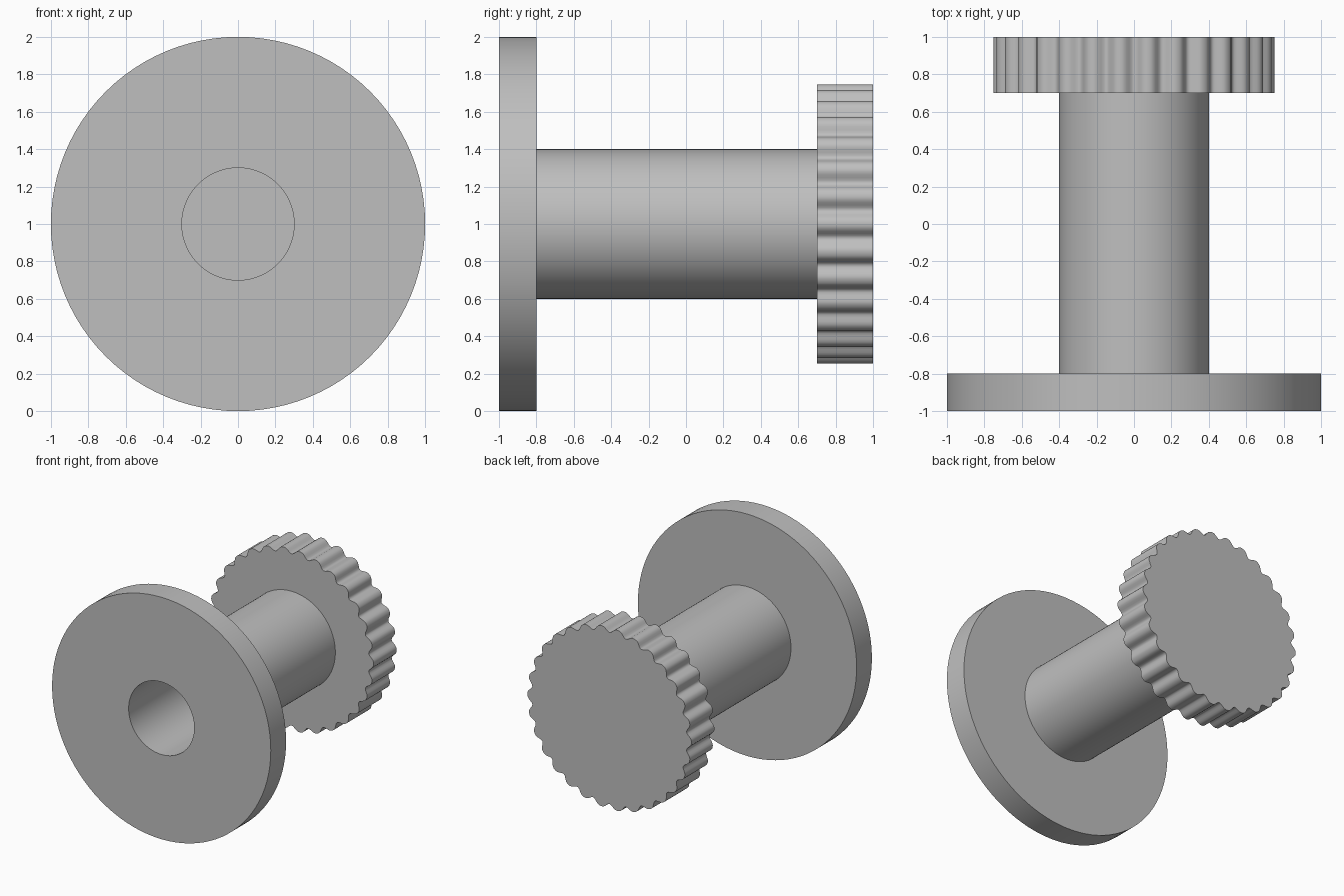
import bpy, bmesh
from math import sin, cos, pi, radians

cube = bpy.data.objects.get("Cube")
if cube:
    bpy.data.objects.remove(cube, do_unlink=True)

grey = bpy.data.materials.new("plain grey")
grey.use_nodes = True
colour = (0.52, 0.52, 0.52, 1)
grey.diffuse_color = colour
grey.node_tree.nodes["Principled BSDF"].inputs["Base Color"].default_value = colour

AXIS_Z = 1.0


def lathe(name, profile, segments, shape=lambda a: 1.0, closed=False, sharp=30):
    """Turn (radius, y) points about the y axis; shape scales the radius by angle."""
    bm = bmesh.new()
    rings = []
    for r, y in profile:
        ring = []
        for i in range(segments):
            a = 2 * pi * i / segments
            s = r * shape(a)
            ring.append(bm.verts.new((s * cos(a), y, AXIS_Z + s * sin(a))))
        rings.append(ring)
    pairs = list(zip(rings, rings[1:]))
    if closed:
        pairs.append((rings[-1], rings[0]))
    else:
        bm.faces.new(rings[0])
        bm.faces.new(rings[-1])
    for lower, upper in pairs:
        for i in range(segments):
            j = (i + 1) % segments
            bm.faces.new((lower[i], lower[j], upper[j], upper[i]))
    bmesh.ops.recalc_face_normals(bm, faces=bm.faces)
    mesh = bpy.data.meshes.new(name)
    bm.to_mesh(mesh)
    bm.free()
    mesh.materials.append(grey)
    obj = bpy.data.objects.new(name, mesh)
    bpy.context.collection.objects.link(obj)
    bpy.ops.object.select_all(action='DESELECT')
    obj.select_set(True)
    bpy.context.view_layer.objects.active = obj
    bpy.ops.object.shade_smooth_by_angle(angle=radians(sharp))
    return obj


# Round flange and hollow shaft, turned in one piece
lathe("flange_and_shaft",
      [(0.3, -1), (1, -1), (1, -0.8), (0.4, -0.8), (0.4, 0.7), (0.3, 0.7)],
      96, closed=True)

# Grip knob with thirty shallow flutes round its rim
FLUTES = 30


def fluted(a):
    dip = (1 - cos(FLUTES * a)) / 2
    return 1 - 0.055 * dip ** 1.5


lathe("fluted_knob", [(0.75, 0.7), (0.75, 1)], FLUTES * 12, shape=fluted, sharp=50)
